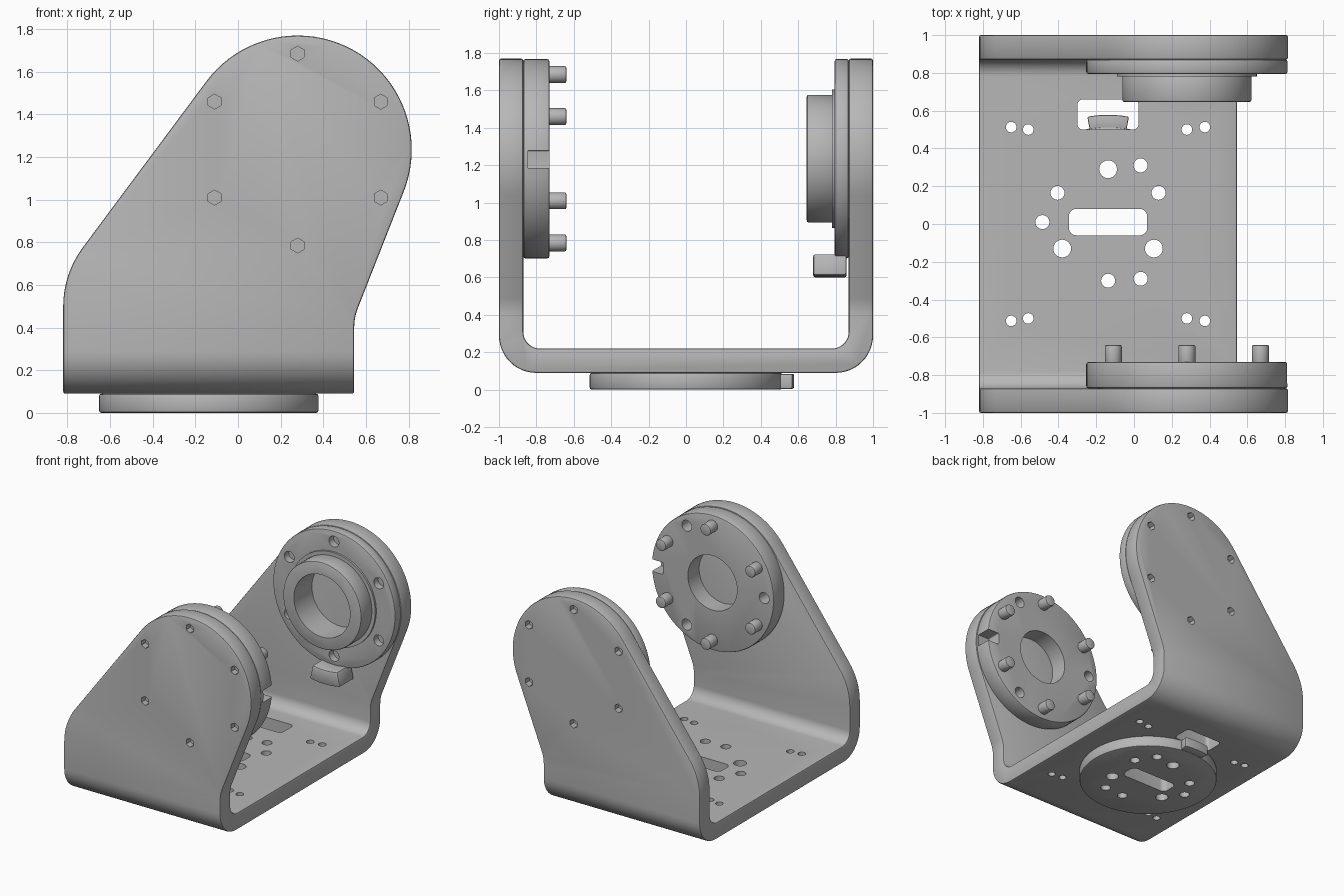
import bpy, bmesh
from math import cos, sin, radians

cube = bpy.data.objects.get("Cube")
if cube:
    bpy.data.objects.remove(cube)

# Single machined-metal colour
GREY = (0.47, 0.47, 0.47, 1)
metal = bpy.data.materials.new("machined_grey")
metal.use_nodes = True
metal.diffuse_color = GREY
metal.node_tree.nodes["Principled BSDF"].inputs["Base Color"].default_value = GREY


def arc(cx, cy, r, a0, a1, n=12):
    angles = [radians(a0 + (a1 - a0) * i / n) for i in range(n + 1)]
    return [(cx + r * cos(a), cy + r * sin(a)) for a in angles]


def circle(cx, cy, r, n=24, turn=0):
    return arc(cx, cy, r, turn, turn + 360, n)[:-1]


def rounded_rect(x0, x1, y0, y1, r):
    corners = ((x1, y1, -1, -1, 0), (x0, y1, 1, -1, 90), (x0, y0, 1, 1, 180), (x1, y0, -1, 1, 270))
    return [p for x, y, sx, sy, a in corners for p in arc(x + sx * r, y + sy * r, r, a, a + 90, 6)]


def sector(cx, cy, r0, r1, a0, a1):
    return arc(cx, cy, r1, a0, a1) + arc(cx, cy, r0, a1, a0)


PLACE = {
    "x": lambda a, b, h: (h, a, b),
    "y": lambda a, b, h: (a, h, b),
    "z": lambda a, b, h: (a, b, h),
}


def prisms(name, axis, lo, hi, outlines):
    """One object holding every outline extruded along an axis."""
    bm = bmesh.new()
    for pts in outlines:
        low = [bm.verts.new(PLACE[axis](a, b, lo)) for a, b in pts]
        high = [bm.verts.new(PLACE[axis](a, b, hi)) for a, b in pts]
        bm.faces.new(low)
        bm.faces.new(high[::-1])
        for i in range(len(pts)):
            j = (i + 1) % len(pts)
            bm.faces.new((low[j], low[i], high[i], high[j]))
    bmesh.ops.recalc_face_normals(bm, faces=bm.faces)
    mesh = bpy.data.meshes.new(name)
    bm.to_mesh(mesh)
    bm.free()
    mesh.materials.append(metal)
    ob = bpy.data.objects.new(name, mesh)
    bpy.context.collection.objects.link(ob)
    return ob


def activate(ob):
    bpy.ops.object.select_all(action="DESELECT")
    ob.select_set(True)
    bpy.context.view_layer.objects.active = ob


def combine(ob, tool, operation="DIFFERENCE"):
    activate(ob)
    mod = ob.modifiers.new("combine", "BOOLEAN")
    mod.operation, mod.solver, mod.object = operation, "EXACT", tool
    bpy.ops.object.modifier_apply(modifier=mod.name)
    bpy.data.objects.remove(tool)


def cut(ob, axis, lo, hi, outlines):
    combine(ob, prisms("cutter", axis, lo, hi, outlines))


def bevel(ob, width=0.01):
    activate(ob)
    mod = ob.modifiers.new("bevel", "BEVEL")
    mod.width, mod.segments = width, 2
    mod.limit_method, mod.angle_limit = "ANGLE", radians(50)
    bpy.ops.object.modifier_apply(modifier=mod.name)


def smooth(*obs):
    for ob in obs:
        activate(ob)
        bpy.ops.object.shade_smooth_by_angle(angle=radians(30))


# Hinge axis and bolt pattern shared by both arms
HX, HZ, BOLT_R = 0.28, 1.235, 0.45


def around(r, angles):
    return [(HX + r * cos(radians(a)), HZ + r * sin(radians(a))) for a in angles]


bolts = around(BOLT_R, range(30, 390, 60))

# Bracket: bent strip trimmed to the arm silhouette
strip = (arc(-0.8, 0.29, 0.2, 180, 270) + arc(0.8, 0.29, 0.2, 270, 360)
         + [(1, 2), (0.87, 2)] + arc(0.78, 0.31, 0.09, 360, 270)
         + arc(-0.78, 0.31, 0.09, 270, 180) + [(-0.87, 2), (-1, 2)])
silhouette = ([(-0.82, -0.1), (0.545, -0.1)] + arc(0.795, 0.4, 0.25, 180, 158.7, 5)
              + arc(HX, HZ, 0.535, -21.3, 143.5, 40) + arc(-0.36, 0.5, 0.46, 143.5, 180, 8))
bracket = prisms("bracket", "x", -1.2, 1.2, [strip])
combine(bracket, prisms("cutter", "y", -1.2, 1.2, [silhouette]), "INTERSECT")
bevel(bracket)

# Holes in the floor: large, medium, slot, window and corner pairs
BX = -0.137
holes = [circle(x, y, 0.047) for x, y in ((BX, 0.29), (0.105, -0.13), (-0.38, -0.13))]
holes += [circle(x, y, 0.037) for x, y in (
    (0.035, 0.31), (0.13, 0.165), (0.035, -0.29), (BX, -0.3), (-0.485, 0.01), (-0.405, 0.165))]
holes.append(rounded_rect(-0.345, 0.07, -0.06, 0.08, 0.04))
corner_holes = [circle(x, s * y, 0.028) for s in (1, -1)
                for x, y in ((-0.65, 0.513), (-0.56, 0.5), (0.28, 0.5), (0.375, 0.513))]
window = rounded_rect(-0.3, 0.025, 0.5, 0.66, 0.03)
cut(bracket, "z", -0.1, 0.4, holes + corner_holes + [window])

# Hex sockets of the flush bolts on both outer faces
sockets = [circle(x, z, 0.035, 6, 30) for x, z in bolts]
cut(bracket, "y", -1.1, -0.95, sockets)
cut(bracket, "y", 0.95, 1.1, sockets)

# Base disc with its locating tab
base_disc = prisms("base_disc", "z", 0, 0.09, [circle(BX, 0, 0.515, 72)])
bevel(base_disc, 0.012)
cut(base_disc, "z", -0.1, 0.2, holes)
base_tab = prisms("base_tab", "z", 0.005, 0.085, [sector(BX, 0, 0.5, 0.578, 79, 101)])
bevel(base_tab, 0.008)

# Front hub: bored disc with an edge notch, three holes and six pins
front_hub = prisms("front_hub", "y", -0.87, -0.73, [circle(HX, HZ, 0.533, 72)])
bevel(front_hub, 0.012)
cut(front_hub, "y", -0.9, -0.7, [circle(HX, HZ, 0.215, 48)])
cut(front_hub, "y", -0.84, -0.7, [circle(x, z, 0.043) for x, z in around(BOLT_R, (60, 180, 300))])
cut(front_hub, "y", -0.845, -0.7, [rounded_rect(HX + 0.43, HX + 0.6, 1.185, 1.28, 0.01)])
hub_pins = prisms("hub_pins", "y", -0.75, -0.64, [circle(x, z, 0.045) for x, z in bolts])
bevel(hub_pins, 0.008)

# Back hub: drilled flange, thin step and bored bearing boss
back_flange = prisms("back_flange", "y", 0.795, 0.87, [circle(HX, HZ, 0.533, 72)])
bevel(back_flange, 0.01)
cut(back_flange, "y", 0.7, 0.85, [circle(x, z, 0.043) for x, z in bolts])
back_step = prisms("back_step", "y", 0.78, 0.8, [circle(HX, HZ, 0.37, 64)])
back_boss = prisms("back_boss", "y", 0.645, 0.79, [circle(HX, HZ, 0.342, 64)])
bevel(back_boss, 0.012)
for part in (back_flange, back_step, back_boss):
    cut(part, "y", 0.5, 0.9, [circle(HX, HZ, 0.245, 48)])
back_tab = prisms("back_tab", "y", 0.68, 0.858, [sector(HX, HZ, 0.52, 0.635, 258, 282)])
bevel(back_tab, 0.012)

smooth(bracket, base_disc, base_tab, front_hub, hub_pins,
       back_flange, back_step, back_boss, back_tab)
